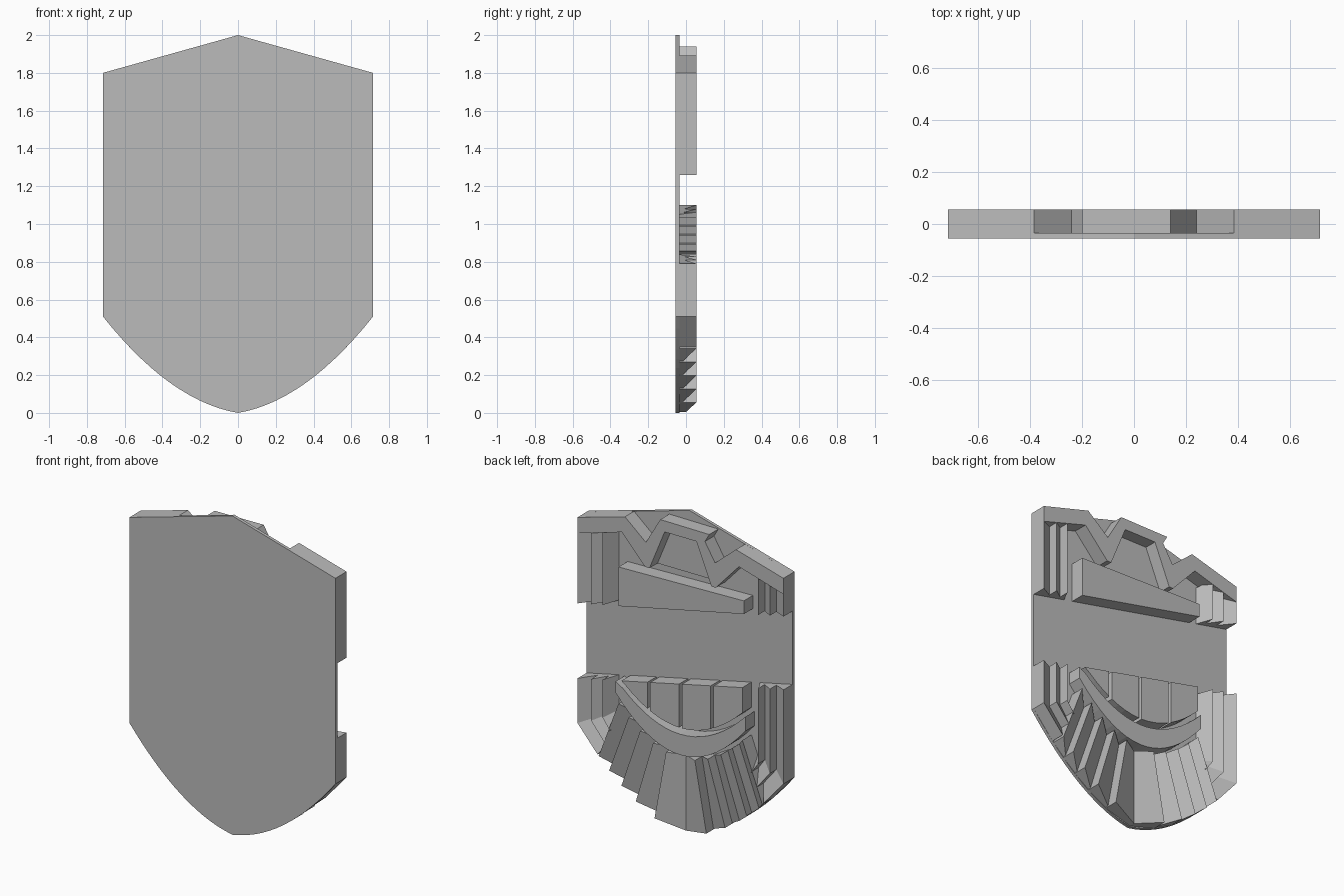
import bpy
import bmesh

cube = bpy.data.objects.get("Cube")
if cube:
    bpy.data.objects.remove(cube, do_unlink=True)

FRONT, BASE, TOP = -0.055, -0.035, 0.055
W, SHOULDER = 0.715, 1.8

grey = bpy.data.materials.new("plain grey")
grey.use_nodes = True
colour = (0.5, 0.5, 0.5, 1)
grey.diffuse_color = colour
grey.node_tree.nodes["Principled BSDF"].inputs["Base Color"].default_value = colour


def finish(name, bm):
    bmesh.ops.recalc_face_normals(bm, faces=bm.faces)
    mesh = bpy.data.meshes.new(name)
    bm.to_mesh(mesh)
    bm.free()
    mesh.materials.append(grey)
    obj = bpy.data.objects.new(name, mesh)
    bpy.context.collection.objects.link(obj)
    return obj


def slab(name, outline, y0=BASE - 0.005, y1=TOP):
    """Extrude an (x, z) outline from y0 back to y1."""
    bm = bmesh.new()
    face = bm.faces.new([bm.verts.new((x, y0, z)) for x, z in outline])
    new = bmesh.ops.extrude_face_region(bm, geom=[face])["geom"]
    verts = [v for v in new if isinstance(v, bmesh.types.BMVert)]
    bmesh.ops.translate(bm, verts=verts, vec=(0, y1 - y0, 0))
    return finish(name, bm)


def ramp(name, high, low, y_low, y_high=TOP):
    """Strip between two (x, z) paths, sloping from y_high to y_low."""
    bm = bmesh.new()
    y0 = BASE - 0.005
    rings = []
    for (hx, hz), (lx, lz) in zip(high, low):
        corners = ((hx, y0, hz), (hx, y_high, hz), (lx, y_low, lz), (lx, y0, lz))
        rings.append([bm.verts.new(c) for c in corners])
    for a, b in zip(rings, rings[1:]):
        for i in range(4):
            j = (i + 1) % 4
            bm.faces.new((a[i], a[j], b[j], b[i]))
    bm.faces.new(rings[0])
    bm.faces.new(rings[-1])
    return finish(name, bm)


def mirrored(points):
    return [(-x, z) for x, z in reversed(points)]


def rim(x):
    """Curved lower edge of the shield."""
    return 0.17 * abs(x) + 0.76 * x * x


def band_top(x):
    return 1.41 - 0.21 * x


def band_bottom(x):
    return 0.945 - 0.217 * x


def arc(x, bottom, rise):
    """Shallow bowl used by the crescent, teeth and fan."""
    return bottom + rise * (x / 0.45) ** 2


# Flat shield plate
n = 28
curve = [(W - 2 * W * i / n, rim(W - 2 * W * i / n)) for i in range(n + 1)]
slab("shield_plate", [(-W, SHOULDER), (0, 2), (W, SHOULDER)] + curve, FRONT, BASE)

# Zigzag frame along the top, open in the middle
upper = [(W, SHOULDER), (0.385, 1.892), (0.24, 1.77), (0.14, 1.94)]
upper_far = [(-0.2, 1.937), (-0.17, 1.885), (-0.24, 1.77), (-0.385, 1.892), (-W, SHOULDER)]
lower = [(0.11, 1.87), (0.215, 1.615), (0.245, 1.615), (0.406, 1.79), (W, 1.70)]
slab("top_frame", upper + upper_far + mirrored(lower) + lower)

# Thin panel inside the frame
slab("centre_panel", [(0.22, 1.615), (0.12, 1.89), (-0.12, 1.89), (-0.22, 1.615)], y1=-0.025)

# Tapered bar above the slanted blank band
slab("upper_bar", [(0.43, 1.565), (-0.44, 1.585), (-0.44, band_top(-0.44)), (0.43, band_top(0.43))])

# Row of four teeth under the band
for i in range(4):
    x0, x1 = -0.44 + 0.22 * i + 0.01, -0.44 + 0.22 * (i + 1) - 0.01
    xs = [x0 + (x1 - x0) * k / 4 for k in range(5)]
    bottom = [(x, arc(x, 0.67, 0.23)) for x in xs if arc(x, 0.67, 0.23) < band_bottom(x) - 0.01]
    end = bottom[-1][0]
    if end < x1:
        end = min(x1, end + 0.03)
    slab("tooth", bottom + [(end, band_bottom(end)), (x0, band_bottom(x0))])

# Crescent under the teeth
xs = [-0.45 + 0.9 * i / 18 for i in range(19)]
inner = [(x, min(arc(x, 0.63, 0.23), band_bottom(x) - 0.005)) for x in xs]
outer = [(x, arc(x, 0.5, 0.27)) for x in xs]
slab("crescent", inner + outer[::-1])

# Side feathers: (outer x, bend height, end point) from the edge inwards
COLUMNS = [
    (0.715, 0.51, (0.575, rim(0.575))),
    (0.62, 0.55, (0.53, 0.44)),
    (0.54, 0.59, (0.49, 0.52)),
    (0.49, 0.62, (0.46, 0.57)),
]
# Fan feathers: boundaries at the crescent and at the rim
FAN_IN = [0, 0.1, 0.19, 0.28, 0.36, 0.43]
FAN_OUT = [0, 0.18, 0.31, 0.41, 0.495, 0.568]

for s in (1, -1):
    for (xo, zo, eo), (xi, zi, ei) in zip(COLUMNS, COLUMNS[1:]):
        y_low = BASE if xi == COLUMNS[-1][0] else -0.01
        ramp("upper_side_feather",
             [(s * xo, 1.78 if xo < 0.7 else 1.75), (s * xo, band_top(s * xo))],
             [(s * xi, 1.75), (s * xi, band_top(s * xi))], y_low)
        ramp("lower_side_feather",
             [(s * xo, band_bottom(s * xo)), (s * xo, zo), (s * eo[0], eo[1])],
             [(s * xi, band_bottom(s * xi)), (s * xi, zi), (s * ei[0], ei[1])], y_low)
    for k in range(5):
        a, b = FAN_IN[k], FAN_IN[k + 1]
        c, d = FAN_OUT[k], FAN_OUT[k + 1]
        ramp("fan_feather",
             [(s * b, arc(b, 0.48, 0.25)), (s * d, rim(d))],
             [(s * a, arc(a, 0.48, 0.25)), (s * c, rim(c) + 0.005)],
             0.0 if k == 0 else -0.015)
